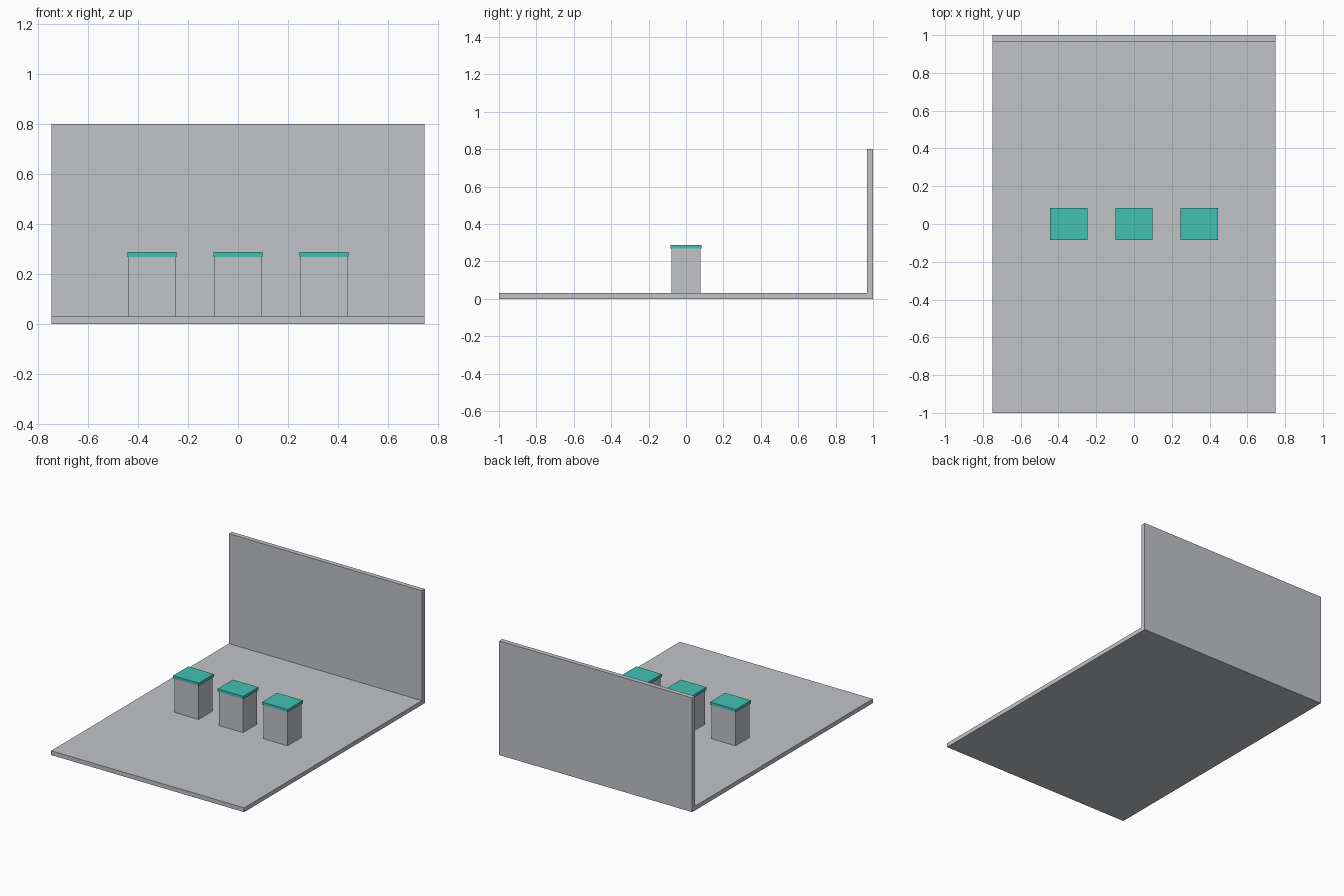
import bpy, bmesh

if "Cube" in bpy.data.objects:
    bpy.data.objects.remove(bpy.data.objects["Cube"])


def srgb(r, g, b):
    lin = lambda c: c / 12.92 if c <= 0.04045 else ((c + 0.055) / 1.055) ** 2.4
    return (*[lin(c / 255) for c in (r, g, b)], 1.0)


def material(name, colour):
    mat = bpy.data.materials.new(name)
    mat.diffuse_color = colour
    mat.use_nodes = True
    mat.node_tree.nodes["Principled BSDF"].inputs["Base Color"].default_value = mat.diffuse_color
    return mat


grey = material("light grey", srgb(193, 196, 201))
teal = material("teal", srgb(66, 193, 178))


def finish(name, bm, mat):
    bmesh.ops.recalc_face_normals(bm, faces=bm.faces)
    mesh = bpy.data.meshes.new(name)
    bm.to_mesh(mesh)
    bm.free()
    mesh.materials.append(mat)
    obj = bpy.data.objects.new(name, mesh)
    bpy.context.collection.objects.link(obj)
    return obj


def box(name, x, width, depth, z0, z1, mat):
    bm = bmesh.new()
    bmesh.ops.create_cube(bm, size=1)
    bmesh.ops.scale(bm, vec=(width, depth, z1 - z0), verts=bm.verts)
    bmesh.ops.translate(bm, vec=(x, 0, (z0 + z1) / 2), verts=bm.verts)
    return finish(name, bm, mat)


# Floor and back wall: one L-shaped side profile extruded across the width
HALF_W, FLOOR, WALL_Y, TOP = 0.748, 0.03, 0.967, 0.80
profile = [(-1, 0), (1, 0), (1, TOP), (WALL_Y, TOP), (WALL_Y, FLOOR), (-1, FLOOR)]
bm = bmesh.new()
face = bm.faces.new([bm.verts.new((-HALF_W, y, z)) for y, z in profile])
side = bmesh.ops.extrude_face_region(bm, geom=[face])
bmesh.ops.translate(bm, vec=(2 * HALF_W, 0, 0),
                    verts=[v for v in side["geom"] if isinstance(v, bmesh.types.BMVert)])
finish("floor_and_back_wall", bm, grey)

# Three pedestals with overhanging coloured tops
for label, x in (("left", -0.345), ("middle", 0.0), ("right", 0.345)):
    box(f"{label}_pedestal", x, 0.188, 0.156, FLOOR, 0.268, grey)
    box(f"{label}_pedestal_top", x, 0.198, 0.168, 0.268, 0.288, teal)
